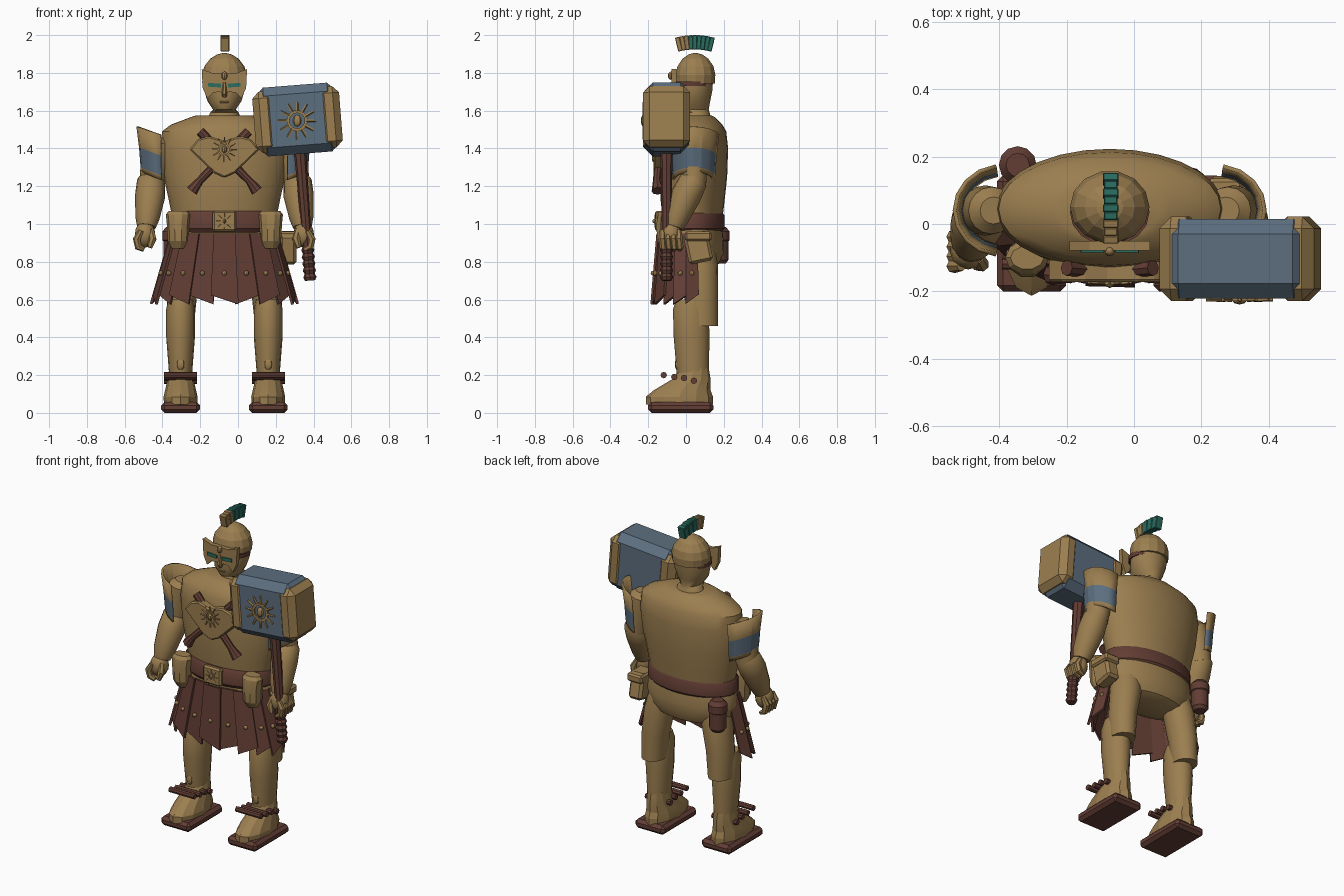
import bpy, bmesh, math
from math import sin, cos, pi, radians
from mathutils import Vector, Matrix

if "Cube" in bpy.data.objects:
    bpy.data.objects.remove(bpy.data.objects["Cube"])

C = -0.072  # body centre line


def material(name, rgb):
    m = bpy.data.materials.new(name)
    m.use_nodes = True
    m.diffuse_color = (*rgb, 1)
    m.node_tree.nodes["Principled BSDF"].inputs["Base Color"].default_value = (*rgb, 1)
    return m


BRONZE = material("bronze", (0.33, 0.21, 0.08))
LEATHER = material("leather", (0.122, 0.047, 0.034))
STEEL = material("blue_steel", (0.107, 0.156, 0.21))
TEAL = material("teal", (0.023, 0.15, 0.115))


def finish(name, bm, *mats, bevel=0, solid=0, angle=35, matrix=None):
    bmesh.ops.recalc_face_normals(bm, faces=bm.faces)
    me = bpy.data.meshes.new(name)
    bm.to_mesh(me)
    bm.free()
    ob = bpy.data.objects.new(name, me)
    bpy.context.collection.objects.link(ob)
    for m in mats:
        me.materials.append(m)
    if matrix:
        ob.matrix_world = matrix
    if solid:
        ob.modifiers.new("thickness", 'SOLIDIFY').thickness = solid
    if bevel:
        mod = ob.modifiers.new("chamfer", 'BEVEL')
        mod.width, mod.segments = bevel, 1
    bpy.ops.object.select_all(action='DESELECT')
    ob.select_set(True)
    bpy.context.view_layer.objects.active = ob
    if angle:
        bpy.ops.object.shade_smooth_by_angle(angle=radians(angle))
    return ob


def add_loft(bm, secs, n=16, upright=False):
    """Elliptical sections (x, y, z, ra, rb) joined into a closed skin."""
    pts = [Vector(s[:3]) for s in secs]
    rings = []
    for i, s in enumerate(secs):
        t = (pts[min(i + 1, len(pts) - 1)] - pts[max(i - 1, 0)]).normalized()
        if upright:
            t = Vector((0, 0, 1))
        ref = Vector((0, 0, 1)) if abs(t.y) > 0.9 else Vector((0, 1, 0))
        u = ref.cross(t).normalized()
        v = t.cross(u)
        rings.append([bm.verts.new(pts[i] + u * s[3] * cos(a) + v * s[-1] * sin(a))
                      for a in (2 * pi * k / n for k in range(n))])
    for r, q in zip(rings, rings[1:]):
        for k in range(n):
            bm.faces.new((r[k], r[(k + 1) % n], q[(k + 1) % n], q[k]))
    bm.faces.new(rings[0])
    bm.faces.new(rings[-1])


def loft(name, mat, secs, n=16, upright=False, **kw):
    bm = bmesh.new()
    add_loft(bm, secs, n, upright)
    return finish(name, bm, mat, **kw)


def add_ball(bm, c, r, seg=12):
    bmesh.ops.create_uvsphere(bm, u_segments=seg, v_segments=seg // 2 + 2, radius=1,
                              matrix=Matrix.Translation(c) @ Matrix.Diagonal((*r, 1)))


def ball(name, mat, c, r, seg=12, **kw):
    bm = bmesh.new()
    add_ball(bm, c, r, seg)
    return finish(name, bm, mat, **kw)


def box(name, mat, c, size, bevel=0.01, rot=None):
    bm = bmesh.new()
    bmesh.ops.create_cube(bm, size=1, matrix=Matrix.Diagonal((*size, 1)))
    m = Matrix.Translation(c) @ (rot or Matrix())
    return finish(name, bm, mat, bevel=bevel, angle=0, matrix=m)


def plate(name, mat, half, y0, y1, bevel=0):
    """Plate symmetric about the centre line, from half outline (d, z)."""
    outline = half + [(-d, z) for d, z in reversed(half) if d > 0]
    bm = bmesh.new()
    f = bm.faces.new([bm.verts.new((C + d, y0, z)) for d, z in outline])
    out = bmesh.ops.extrude_face_region(bm, geom=[f])
    bmesh.ops.translate(bm, vec=(0, y1 - y0, 0),
                        verts=[v for v in out["geom"] if isinstance(v, bmesh.types.BMVert)])
    return finish(name, bm, mat, bevel=bevel, angle=0)


def sun(name, c, r, reach, rays):
    """Open ring with rays and a centre boss, facing the front."""
    bm = bmesh.new()
    x, y, z = c
    ring = []
    for k in range(20):
        a = 2 * pi * k / 20
        ring.append([bm.verts.new((x + q * r * cos(a), y + h, z + q * r * sin(a)))
                     for q, h in ((1, 0.012), (1, 0), (0.72, 0), (0.72, 0.012))])
    for p, q in zip(ring, ring[1:] + ring[:1]):
        for j in range(4):
            bm.faces.new((p[j], p[(j + 1) % 4], q[(j + 1) % 4], q[j]))
    add_ball(bm, (x, y + 0.004, z), (r * 0.4, 0.014, r * 0.55), 8)
    for k in range(rays):
        a = 2 * pi * k / rays
        add_loft(bm, [(x + q * cos(a), y + 0.005, z + q * sin(a), w)
                      for q, w in ((r * 0.9, r * 0.14), (reach, r * 0.1))], 5)
    return finish(name, bm, BRONZE)


# Torso, pelvis and belt
def stack(rows):
    return [(C, cy, z, rx, ry) for z, cy, rx, ry in rows]


loft("torso", BRONZE, stack([(1.0, 0.035, 0.27, 0.155), (1.13, 0.035, 0.295, 0.17),
     (1.25, 0.04, 0.322, 0.178), (1.4, 0.045, 0.34, 0.178), (1.49, 0.045, 0.33, 0.168),
     (1.525, 0.045, 0.285, 0.148), (1.565, 0.045, 0.18, 0.11), (1.575, 0.045, 0.15, 0.09)]), 28, True)
loft("pelvis", BRONZE, stack([(0.77, 0.05, 0.16, 0.09), (0.79, 0.045, 0.235, 0.13),
     (0.84, 0.04, 0.285, 0.158), (0.9, 0.035, 0.297, 0.165), (0.96, 0.035, 0.29, 0.16),
     (1.03, 0.035, 0.27, 0.15)]), 28, True)
loft("belt", LEATHER, stack([(0.955, 0.03, 0.275, 0.158), (0.975, 0.03, 0.292, 0.174),
     (1.045, 0.03, 0.292, 0.174), (1.07, 0.03, 0.275, 0.158)]), 28, True)
box("buckle", BRONZE, (C, -0.145, 1.015), (0.125, 0.035, 0.11))
sun("buckle_sun", (C, -0.168, 1.015), 0.022, 0.045, 8)
for s in (-1, 1):
    loft("hip_guard", BRONZE, [(C + s * 0.245, -0.1, z, rx, ry) for z, rx, ry in
         ((0.87, 0.035, 0.03), (0.91, 0.055, 0.055), (1.0, 0.06, 0.06), (1.05, 0.065, 0.05),
          (1.07, 0.05, 0.035))], 10, True, angle=20)
box("left_hip_pouch", BRONZE, (0.265, 0.065, 0.875), (0.09, 0.13, 0.16), 0.015,
    Matrix.Rotation(radians(12), 4, 'X'))
box("left_hip_pouch_flap", BRONZE, (0.27, 0.065, 0.935), (0.105, 0.14, 0.05), 0.01)
loft("back_flask", LEATHER, [(-0.345, 0.175, z, r) for z, r in
     ((0.79, 0.035), (0.81, 0.05), (0.91, 0.05), (0.915, 0.056), (0.96, 0.056), (0.985, 0.035))], 12)

# Crossed weapons and chest emblem
for s in (-1, 1):
    loft("crossed_haft", LEATHER, [(C - s * 0.128, -0.13, 1.49, 0.024),
         (C + s * 0.13, -0.155, 1.23, 0.02), (C + s * 0.172, -0.15, 1.175, 0.032)], 8)
plate("chest_shield", BRONZE, [(0, 1.44), (0.08, 1.465), (0.14, 1.45), (0.185, 1.395),
      (0.055, 1.27), (0, 1.245)], -0.172, -0.1, 0.008)
sun("chest_sun", (C, -0.18, 1.395), 0.036, 0.066, 12)

# Head, helmet and mask
loft("head", BRONZE, stack([(1.53, 0.06, 0.1, 0.08), (1.59, 0.06, 0.075, 0.065),
     (1.605, 0.035, 0.06, 0.085), (1.65, 0.03, 0.09, 0.098), (1.71, 0.04, 0.108, 0.1),
     (1.8, 0.045, 0.11, 0.1)]), 16, True)
loft("helmet_dome", BRONZE, stack([(1.745, 0.05, 0.112, 0.105), (1.79, 0.05, 0.118, 0.108),
     (1.835, 0.05, 0.106, 0.098), (1.875, 0.05, 0.075, 0.07), (1.897, 0.05, 0.04, 0.038),
     (1.905, 0.05, 0.01, 0.01)]), 14, True, angle=0)
loft("helmet_strap", LEATHER, stack([(1.73, 0.035, 0.115, 0.1), (1.755, 0.035, 0.118, 0.1)]), 16, True)
plate("face_mask", BRONZE, [(0, 1.80), (0.06, 1.798), (0.12, 1.82), (0.115, 1.72),
      (0.09, 1.665), (0.06, 1.695), (0.022, 1.7), (0, 1.67)], -0.078, -0.05)
for s in (-1, 1):
    box("eye", TEAL, (C + s * 0.052, -0.08, 1.735), (0.068, 0.009, 0.02), 0,
        Matrix.Rotation(radians(-s * 4), 4, 'Y'))
ball("forehead_gem", BRONZE, (C, -0.08, 1.785), (0.016, 0.016, 0.022), 8)
loft("nose", BRONZE, [(C, -0.075, 1.75, 0.008), (C, -0.082, 1.69, 0.014), (C, -0.07, 1.675, 0.012)], 6)
box("mouth", BRONZE, (C, -0.06, 1.645), (0.05, 0.02, 0.012), 0.004)

# Crest fan
for i in range(9):
    a = radians((i - 4) * 3.4)
    box("crest_segment", BRONZE if i < 3 else TEAL,
        (C + 0.003, 0.047 + 0.362 * sin(a), 1.6 + 0.362 * cos(a)),
        (0.046 - 0.006 * (i % 2), 0.024, 0.076), 0.003, Matrix.Rotation(-a, 4, 'X'))

for s, side in ((-1, "right_"), (1, "left_")):
    def at(d, *rest):
        return (C + s * d, *rest)

    # Arms and hands
    loft(side + "upper_arm", BRONZE, [at(0.345, 0.04, 1.46, 0.04), at(0.35, 0.04, 1.43, 0.07),
         at(0.368, 0.04, 1.33, 0.075), at(0.385, 0.04, 1.2, 0.066)])
    loft(side + "forearm", BRONZE, [at(0.385, 0.05, 1.26, 0.05), at(0.388, 0.04, 1.23, 0.074),
         at(0.393, 0.0, 1.15, 0.08), at(0.408, -0.05, 1.03, 0.064), at(0.413, -0.065, 0.985, 0.05)])
    ball(side + "palm", BRONZE, at(0.42, -0.08, 0.945), (0.054, 0.055, 0.07))
    for k in range(4):
        y = -0.125 + k * 0.029
        loft(side + "finger", BRONZE, [at(0.44, y, 0.965, 0.015), at(0.464, y, 0.92, 0.021),
             at(0.455, y + 0.005, 0.878, 0.02), at(0.425, y + 0.005, 0.864, 0.012)], 7)
    loft(side + "thumb", BRONZE, [at(0.39, -0.1, 0.97, 0.018), at(0.38, -0.12, 0.92, 0.022),
         at(0.395, -0.125, 0.875, 0.014)], 7)

    # Banded shoulder guard, flared at the top
    bm = bmesh.new()
    rows = []
    for z, r in ((1.275, 0.122), (1.3, 0.126), (1.405, 0.134), (1.515, 0.148)):
        rows.append([bm.verts.new(at(0.318 + r * cos(a), 0.04 + (r - 0.01) * sin(a),
                     z - 0.05 * (1 - cos(a))))
                     for a in (radians(-82 + 164 * k / 8) for k in range(9))])
    for j in range(3):
        for k in range(8):
            f = bm.faces.new((rows[j][k], rows[j][k + 1], rows[j + 1][k + 1], rows[j + 1][k]))
            f.material_index = j % 2
    finish(side + "shoulder_guard", bm, BRONZE, STEEL, solid=0.012, angle=20)

    # Legs
    loft(side + "thigh", BRONZE, [at(0.18, 0.06, 0.88, 0.09, 0.09), at(0.2, 0.075, 0.78, 0.09, 0.095),
         at(0.225, 0.08, 0.62, 0.08, 0.09), at(0.232, 0.085, 0.46, 0.07, 0.085)], 16, True)
    loft(side + "shin", BRONZE, [at(0.232, 0.03, 0.6, 0.065, 0.08), at(0.232, 0.025, 0.55, 0.076, 0.094),
         at(0.232, 0.03, 0.4, 0.076, 0.095), at(0.232, 0.035, 0.22, 0.062, 0.085),
         at(0.232, 0.04, 0.14, 0.06, 0.08)], 16, True)
    ball(side + "shin_stud", BRONZE, at(0.232, -0.045, 0.258), (0.024, 0.014, 0.032), 8)
    loft(side + "foot", BRONZE, [at(0.232, -0.035, 0.045, 0.088, 0.178), at(0.232, -0.035, 0.085, 0.09, 0.178),
         at(0.232, -0.02, 0.12, 0.082, 0.15), at(0.232, 0.03, 0.18, 0.068, 0.1),
         at(0.232, 0.045, 0.24, 0.06, 0.075)], 12, True, angle=15)
    box(side + "sole", LEATHER, at(0.232, -0.028, 0.029), (0.205, 0.345, 0.058), 0.018)
    for y, z in ((-0.118, 0.2), (-0.062, 0.19), (-0.01, 0.185), (0.042, 0.17)):
        loft(side + "ankle_strap", LEATHER, [at(0.145, y, z, 0.017), at(0.32, y, z, 0.017)], 8)

# Skirt of slanted leather strips with studs
N, SPAN = 11, 220
for i in range(N):
    def on(u, t, out=0.0):
        """Point on the skirt: u along the arc, t from waist to hem."""
        a = radians(-SPAN / 2 + SPAN * u / N)
        rx, ry = 0.275 + 0.1 * t + out, 0.15 + 0.03 * t + out
        return Vector((C + rx * sin(a), -ry * cos(a), 0.95 - 0.35 * t))
    lift = 0.01 * (i % 2)
    lower = 0.07 if i < N / 2 else -0.07
    bm = bmesh.new()
    bm.faces.new([bm.verts.new(on(*p, lift)) for p in
                  ((i - 0.08, 0), (i + 1.08, 0), (i + 1.05, 1 + lower), (i - 0.05, 1 - lower))])
    finish("skirt_strip", bm, LEATHER, solid=0.014, angle=0)
    ball("skirt_stud", BRONZE, on(i + 0.5, 0.6, 0.006), (0.013,) * 3, 8)

# War hammer
TILT = Matrix.Translation((0.315, -0.103, 1.553)) @ Matrix.Rotation(radians(-4.5), 4, 'Y')


def hammer_block(name, mat, x, size, bevel):
    box(name, mat, TILT @ Vector((x, 0, 0)), size, bevel, TILT.to_3x3().to_4x4())


def along_haft(z, r):
    return (*(TILT @ Vector((0, 0, z))), r)


hammer_block("hammer_core", STEEL, 0, (0.43, 0.236, 0.365), 0.045)
for s in (-1, 1):
    hammer_block("hammer_cap", BRONZE, s * 0.173, (0.115, 0.25, 0.325), 0.035)
sun("hammer_sun", (0.313, -0.229, 1.547), 0.056, 0.1, 12)
loft("hammer_haft", LEATHER, [along_haft(-0.15, 0.034), along_haft(-0.28, 0.03),
     along_haft(-0.6, 0.026), along_haft(-0.85, 0.026)], 8)
loft("hammer_grip", LEATHER, [along_haft(-0.675 - 0.018 * k, 0.027 + 0.008 * (k % 2))
     for k in range(11)], 8)
